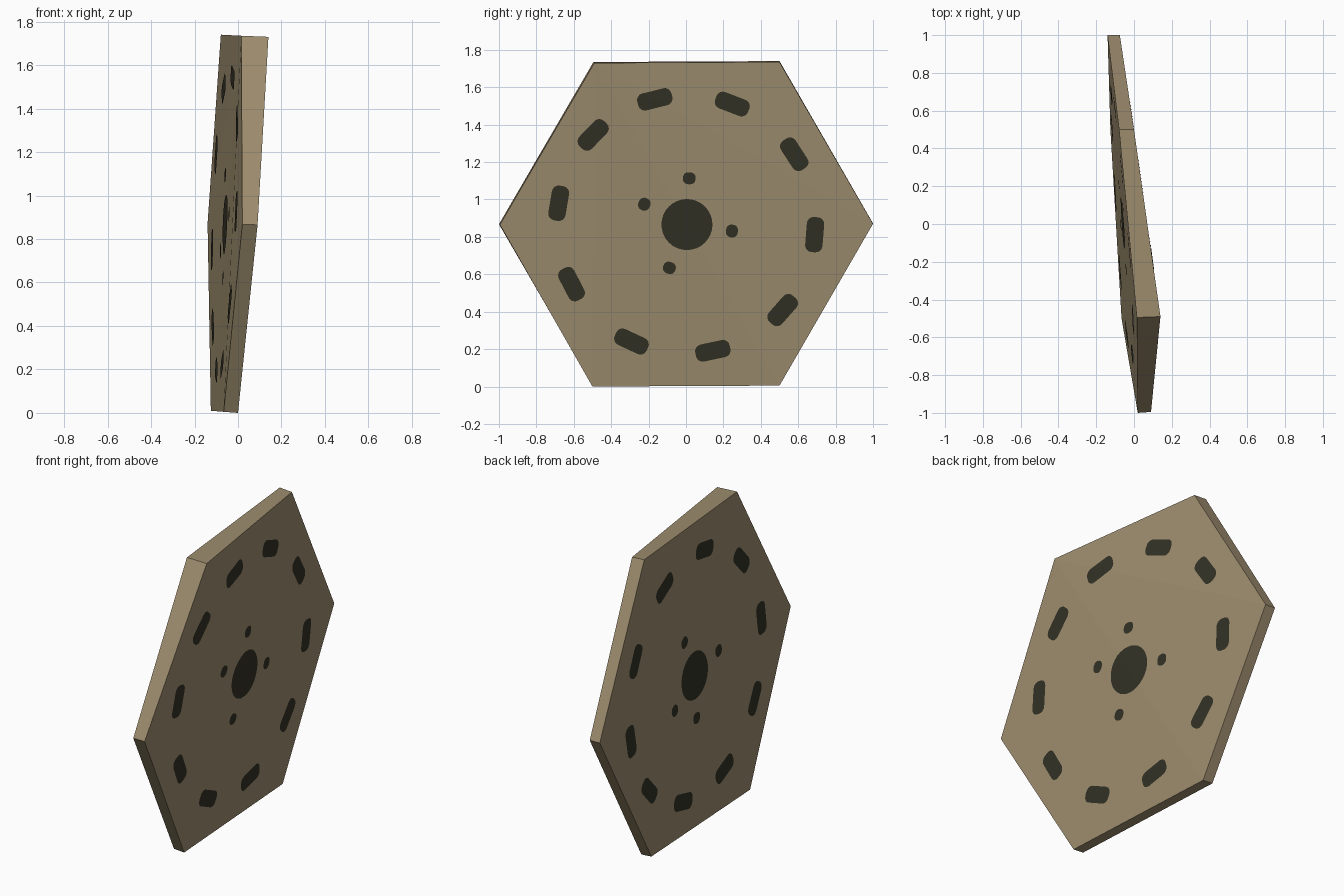
import bpy, bmesh, math
from mathutils import Vector
from mathutils.bvhtree import BVHTree

if "Cube" in bpy.data.objects:
    bpy.data.objects.remove(bpy.data.objects["Cube"])


def material(name, rgb):
    m = bpy.data.materials.new(name)
    m.diffuse_color = (*rgb, 1)
    m.use_nodes = True
    m.node_tree.nodes["Principled BSDF"].inputs["Base Color"].default_value = m.diffuse_color
    return m


tan = material("tan", (0.34, 0.265, 0.156))
dark = material("dark olive", (0.032, 0.031, 0.019))


def add_object(name, bm, mat):
    me = bpy.data.meshes.new(name)
    bm.to_mesh(me)
    bm.free()
    me.materials.append(mat)
    ob = bpy.data.objects.new(name, me)
    bpy.context.collection.objects.link(ob)
    return ob


# Hexagonal plate, slightly tilted, one corner pulled thicker (fan starts there)
front_ring = [(.14, -.49, 1.73), (.09, -.995, .865), (0, -.5, 0),
              (-.06, .5, .005), (-.075, 1, .87), (0, .5, 1.735)]
back_ring = [(.015, -.495, 1.735), (.02, -1, .868), (-.066, -.5, .005),
             (-.125, .5, .01), (-.14, 1, .872), (-.079, .5, 1.74)]
bm = bmesh.new()
f = [bm.verts.new(p) for p in front_ring]
b = [bm.verts.new(p) for p in back_ring]
for i in range(1, 5):
    bm.faces.new((f[0], f[i], f[i + 1]))
    bm.faces.new((b[0], b[i + 1], b[i]))
for i in range(6):
    j = (i + 1) % 6
    bm.faces.new((f[i], b[i], b[j], f[j]))
bmesh.ops.recalc_face_normals(bm, faces=bm.faces)
surface = BVHTree.FromBMesh(bm)
add_object("hexagonal_plate", bm, tan)

CENTRE_Z = 0.866


def rounded_outline(length, width, radius, steps=4):
    """Rounded rectangle, long along the second axis."""
    pts = []
    for k, (sx, sy) in enumerate([(1, 1), (-1, 1), (-1, -1), (1, -1)]):
        for s in range(steps + 1):
            a = math.pi / 2 * (k + s / steps)
            pts.append((sx * (width / 2 - radius) + radius * math.cos(a),
                        sy * (length / 2 - radius) + radius * math.sin(a)))
    return pts


def add_mark(bm, side, radius, degrees, outline, rings=4):
    """Lay a flat patch on the plate surface, turned to follow the circle."""
    a = math.radians(degrees)
    c, s = math.cos(a), math.sin(a)

    def place(u, v):
        y = (radius + u) * c - v * s
        z = (radius + u) * s + v * c + CENTRE_Z
        hit = surface.ray_cast(Vector((side, y, z)), Vector((-side, 0, 0)))[0]
        return bm.verts.new((hit.x + side * 0.003, y, z))

    mid = place(0, 0)
    loops = [[place(u * r / rings, v * r / rings) for u, v in outline]
             for r in range(1, rings + 1)]
    n = len(outline)
    for i in range(n):
        j = (i + 1) % n
        faces = [(mid, loops[0][i], loops[0][j])]
        faces += [(p[i], q[i], q[j], p[j]) for p, q in zip(loops, loops[1:])]
        for face in faces:
            bm.faces.new(face if side > 0 else face[::-1])


slot = rounded_outline(0.188, 0.093, 0.036)
hub = rounded_outline(0.273, 0.273, 0.1365, 8)
spot = rounded_outline(0.068, 0.064, 0.028)

# Dark markings on both faces: hub disc, four spots, ring of ten slots
sides = {
    "right": (1, (33, 69, 104, 136, 170.5, 207.5, 245, 282, 318.5, 355.5),
              (86, 154, 249, 352)),
    "left": (-1, (28, 65, 101.5, 137.5, 175, 212, 248.5, 284, 317, 350.5),
             (67, 169, 270, 331)),
}
for label, (side, slot_angles, spot_angles) in sides.items():
    bm = bmesh.new()
    add_mark(bm, side, 0.005, 0, hub)
    add_object(label + "_hub_disc", bm, dark)
    bm = bmesh.new()
    for a in spot_angles:
        add_mark(bm, side, 0.248, a, spot)
    add_object(label + "_small_spots", bm, dark)
    bm = bmesh.new()
    for a in slot_angles:
        add_mark(bm, side, 0.69, a, slot)
    add_object(label + "_slots", bm, dark)
